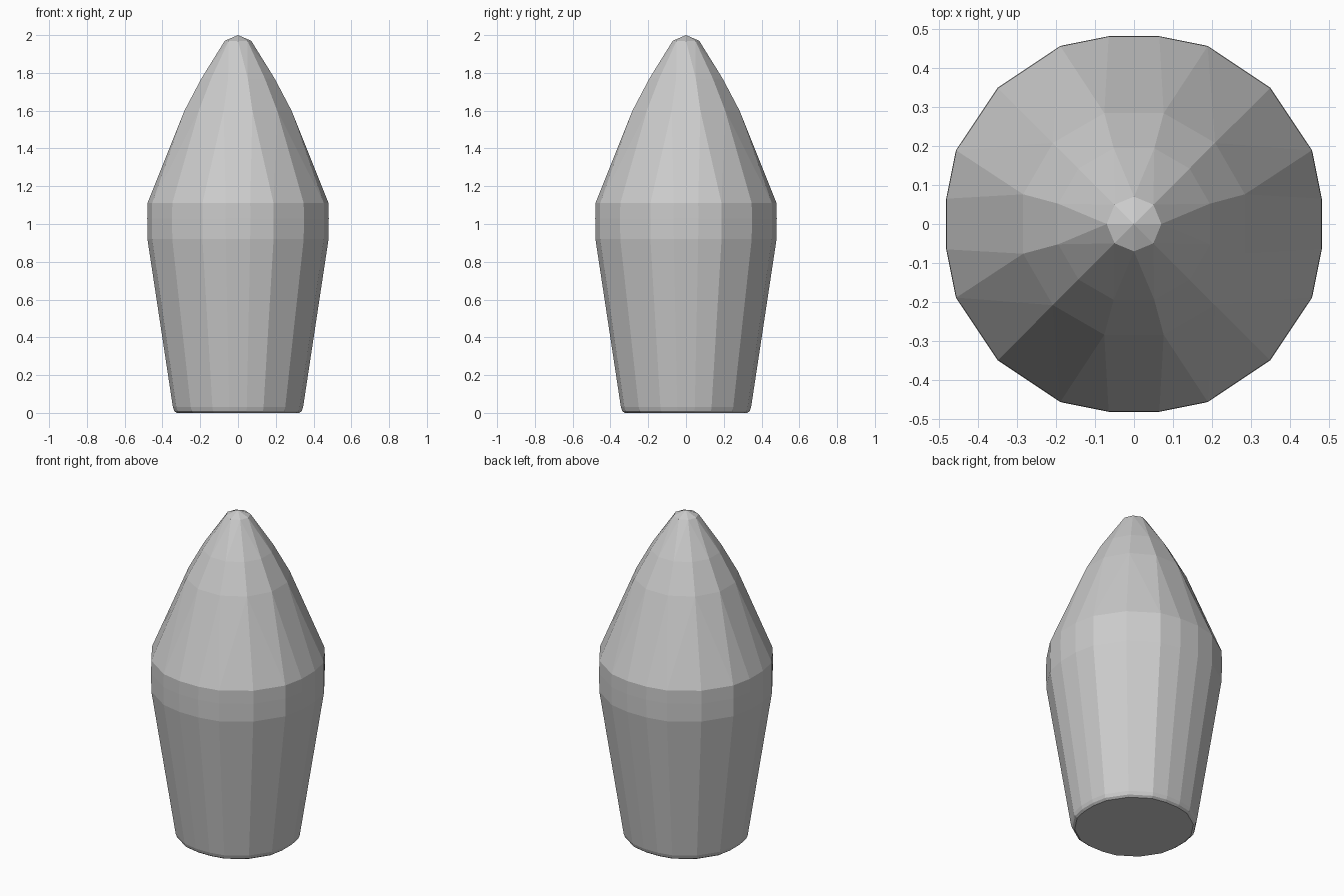
import bpy, bmesh
from math import sin, cos, radians

if "Cube" in bpy.data.objects:
    bpy.data.objects.remove(bpy.data.objects["Cube"])

# Faceted cone-shaped shell: convex skin stretched over stacked rings
QUAD20 = [7.7, 22.5, 45, 67.5, 82.3]      # main body, 5 corners per quadrant
QUAD12 = [15, 45, 75]                     # upper cone
QUAD8 = [0, 45]                           # tip


def ring(bm, r, z, quad):
    for q in range(4):
        for a in quad:
            t = radians(a + 90 * q)
            k = 1.0
            if quad is QUAD20:
                k = 1.008 if a in (7.7, 82.3) else 1.025
            elif quad is QUAD12:
                k = 1.03
            bm.verts.new((r * k * cos(t), r * k * sin(t), z))


bm = bmesh.new()
# base, bevelled edge
ring(bm, 0.325, 0.0, QUAD20)
ring(bm, 0.338, 0.01, QUAD20)
ring(bm, 0.345, 0.03, QUAD20)
# waist band
ring(bm, 0.48, 0.92, QUAD20)
ring(bm, 0.481, 1.03, QUAD20)
ring(bm, 0.48, 1.11, QUAD20)
# nose
ring(bm, 0.285, 1.60, QUAD12)
ring(bm, 0.195, 1.77, QUAD12)
ring(bm, 0.07, 1.97, QUAD8)
bm.verts.new((0, 0, 2.0))

res = bmesh.ops.convex_hull(bm, input=bm.verts[:])
loose = [v for v in bm.verts if not v.link_faces]
bmesh.ops.delete(bm, geom=loose, context='VERTS')
bmesh.ops.recalc_face_normals(bm, faces=bm.faces[:])

mesh = bpy.data.meshes.new("tapered_shell")
bm.to_mesh(mesh)
bm.free()
obj = bpy.data.objects.new("tapered_shell", mesh)
bpy.context.collection.objects.link(obj)
